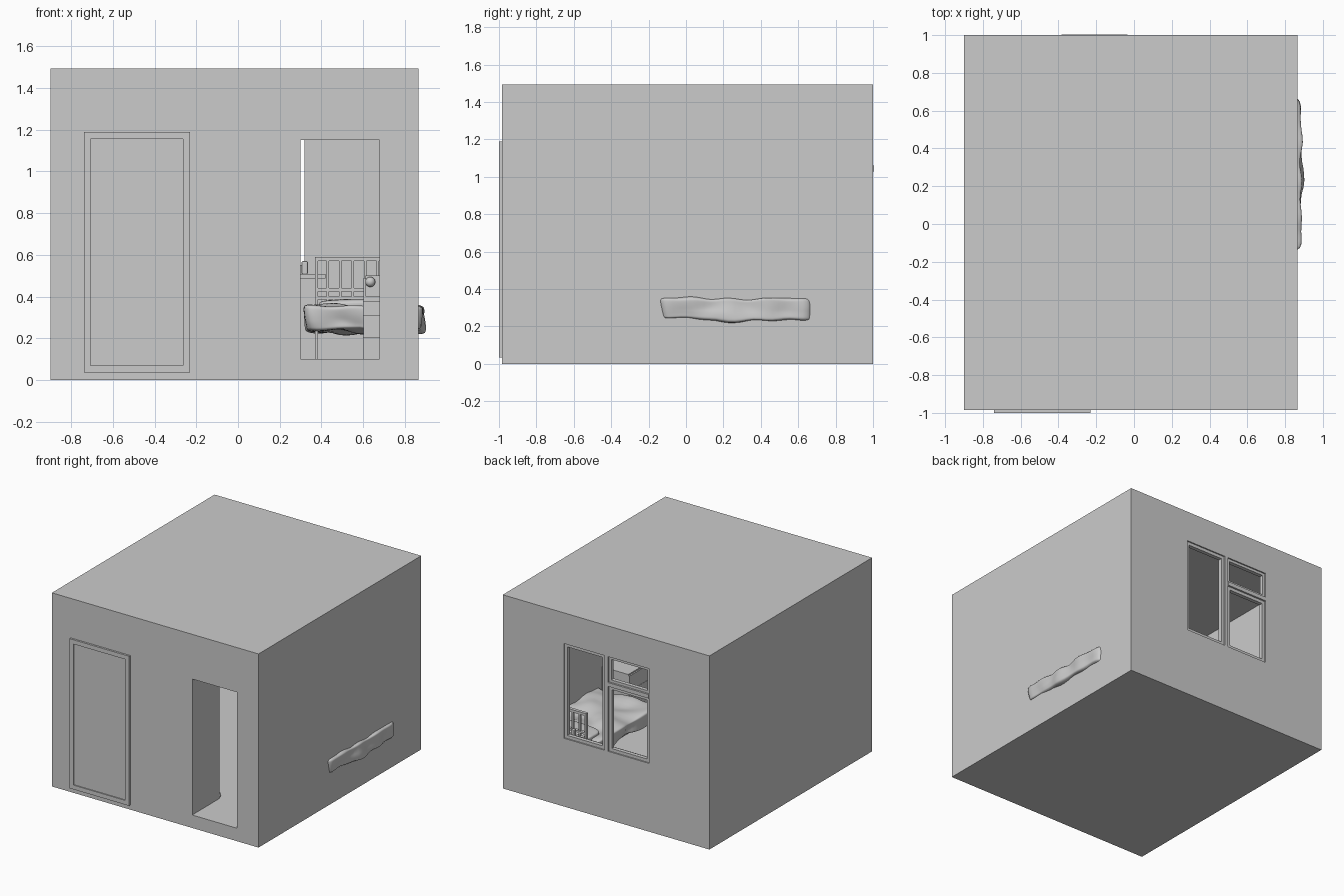
import bpy, bmesh, math
from mathutils import Vector, noise

if "Cube" in bpy.data.objects:
    bpy.data.objects.remove(bpy.data.objects["Cube"])


def box(name, x, y, z, bevel=0.0):
    """Box from (min, max) ranges."""
    bm = bmesh.new()
    bmesh.ops.create_cube(bm, size=1)
    for v in bm.verts:
        v.co = Vector([r[0] + (c + 0.5) * (r[1] - r[0]) for c, r in zip(v.co, (x, y, z))])
    if bevel:
        bmesh.ops.bevel(bm, geom=bm.edges[:], offset=bevel, segments=2, affect='EDGES', profile=0.5)
    me = bpy.data.meshes.new(name)
    bm.to_mesh(me)
    bm.free()
    ob = bpy.data.objects.new(name, me)
    bpy.context.collection.objects.link(ob)
    return ob


def cut(target, x, y, z):
    """Subtract a box from the target."""
    c = box(target.name + "_cutter", x, y, z)
    c.hide_render = True
    c.hide_set(True)
    c.display_type = 'WIRE'
    m = target.modifiers.new("cut", 'BOOLEAN')
    m.operation = 'DIFFERENCE'
    m.solver = 'EXACT'
    m.object = c


def frame(name, x, z, y, w):
    """Rectangular frame standing in the xz plane."""
    box(name + "_left", (x[0], x[0] + w), y, z)
    box(name + "_right", (x[1] - w, x[1]), y, z)
    box(name + "_bottom", (x[0] + w, x[1] - w), y, (z[0], z[0] + w))
    box(name + "_top", (x[0] + w, x[1] - w), y, (z[1] - w, z[1]))


def soft(name, x, y, z, amount, exponent=6, seed=0):
    """Lumpy cushion: rounded box with gentle noise."""
    bm = bmesh.new()
    bmesh.ops.create_cube(bm, size=2)
    bmesh.ops.subdivide_edges(bm, edges=bm.edges[:], cuts=23, use_grid_fill=True)
    mid = Vector([(a + b) / 2 for a, b in (x, y, z)])
    half = Vector([(b - a) / 2 for a, b in (x, y, z)])
    for v in bm.verts:
        n = sum(abs(c) ** exponent for c in v.co) ** (1 / exponent)
        p = v.co / n
        d = p.normalized()
        q = mid + Vector([a * b for a, b in zip(p, half)])
        v.co = q + d * amount * noise.noise(q * 7 + Vector((seed, 0, 0)))
    me = bpy.data.meshes.new(name)
    bm.to_mesh(me)
    bm.free()
    for p in me.polygons:
        p.use_smooth = True
    ob = bpy.data.objects.new(name, me)
    bpy.context.collection.objects.link(ob)
    return ob


def ball(name, pos, r):
    bpy.ops.mesh.primitive_uv_sphere_add(radius=r, location=pos, segments=20, ring_count=12)
    bpy.context.object.name = name
    bpy.ops.object.shade_smooth()


# room shell with doorway and window hole
room = box("room_shell", (-0.9, 0.865), (-0.985, 1.0), (0, 1.495))
cut(room, (-0.86, 0.84), (-0.95, 0.96), (0.1, 1.46))
cut(room, (0.3, 0.68), (-1.1, -0.9), (0.1, 1.15))
cut(room, (-0.405, 0.365), (0.9, 1.1), (0.505, 1.28))

# closed door on the front
frame("door_frame", (-0.74, -0.23), (0.035, 1.19), (-1.0, -0.98), 0.033)
box("door_panel", (-0.71, -0.26), (-0.992, -0.98), (0.065, 1.16))

# doorway leaf swung inward
box("open_door", (0.275, 0.298), (-0.955, -0.65), (0.1, 1.17))
ball("door_stop", (0.28, -0.64, 0.12), 0.02)

# back window: outer frame, mullion, transom and sashes
frame("window_frame", (-0.405, 0.365), (0.505, 1.28), (0.955, 1.0), 0.022)
box("window_mullion", (-0.035, -0.005), (0.955, 1.0), (0.527, 1.258))
box("window_transom", (-0.383, -0.035), (0.955, 1.004), (1.03, 1.06))
frame("large_sash", (-0.005, 0.343), (0.527, 1.258), (0.96, 0.99), 0.024)
frame("upper_sash", (-0.383, -0.035), (1.06, 1.258), (0.96, 0.99), 0.02)
frame("lower_sash", (-0.383, -0.035), (0.527, 1.03), (0.96, 0.99), 0.024)
box("window_sill", (-0.45, 0.42), (0.88, 0.96), (0.487, 0.507))
box("sill_ornament", (0.305, 0.335), (0.9, 0.93), (0.507, 0.57), 0.006)

# bed frame and slatted headboard
for i, y in enumerate(((-0.1, -0.085), (0.665, 0.69))):
    for j, x in enumerate(((0.37, 0.385), (0.822, 0.837))):
        box(f"bed_leg_{i}{j}", x, y, (0.1, 0.59 if i else 0.25))
for i, z in enumerate(((0.57, 0.59), (0.425, 0.44), (0.385, 0.4), (0.24, 0.28))):
    box(f"headboard_rail_{i}", (0.385, 0.822), (0.665, 0.69), z)
for i in range(7):
    x = 0.425 + i * 0.06
    box(f"headboard_slat_{i}", (x, x + 0.012), (0.67, 0.685), (0.28, 0.58))
for i, x in enumerate(((0.37, 0.385), (0.822, 0.837))):
    box(f"bed_side_{i}", x, (-0.1, 0.67), (0.24, 0.28))

# mattress cover and pillow
soft("blanket", (0.33, 0.884), (-0.138, 0.66), (0.235, 0.35), 0.035, 14, 3)
soft("pillow", (0.39, 0.8), (0.46, 0.65), (0.33, 0.385), 0.01, 4)

# bedside cabinet
box("cabinet_drawer", (0.612, 0.835), (-0.41, -0.17), (0.4, 0.5))
box("cabinet_shelf", (0.6, 0.838), (-0.4, -0.17), (0.31, 0.375))
box("cabinet_base", (0.6, 0.838), (-0.4, -0.17), (0.1, 0.205))
box("cabinet_body", (0.602, 0.836), (-0.39, -0.17), (0.11, 0.49))
for i, x in enumerate((0.635, 0.81)):
    ball(f"drawer_knob_{i}", (x, -0.425, 0.47), 0.024)
